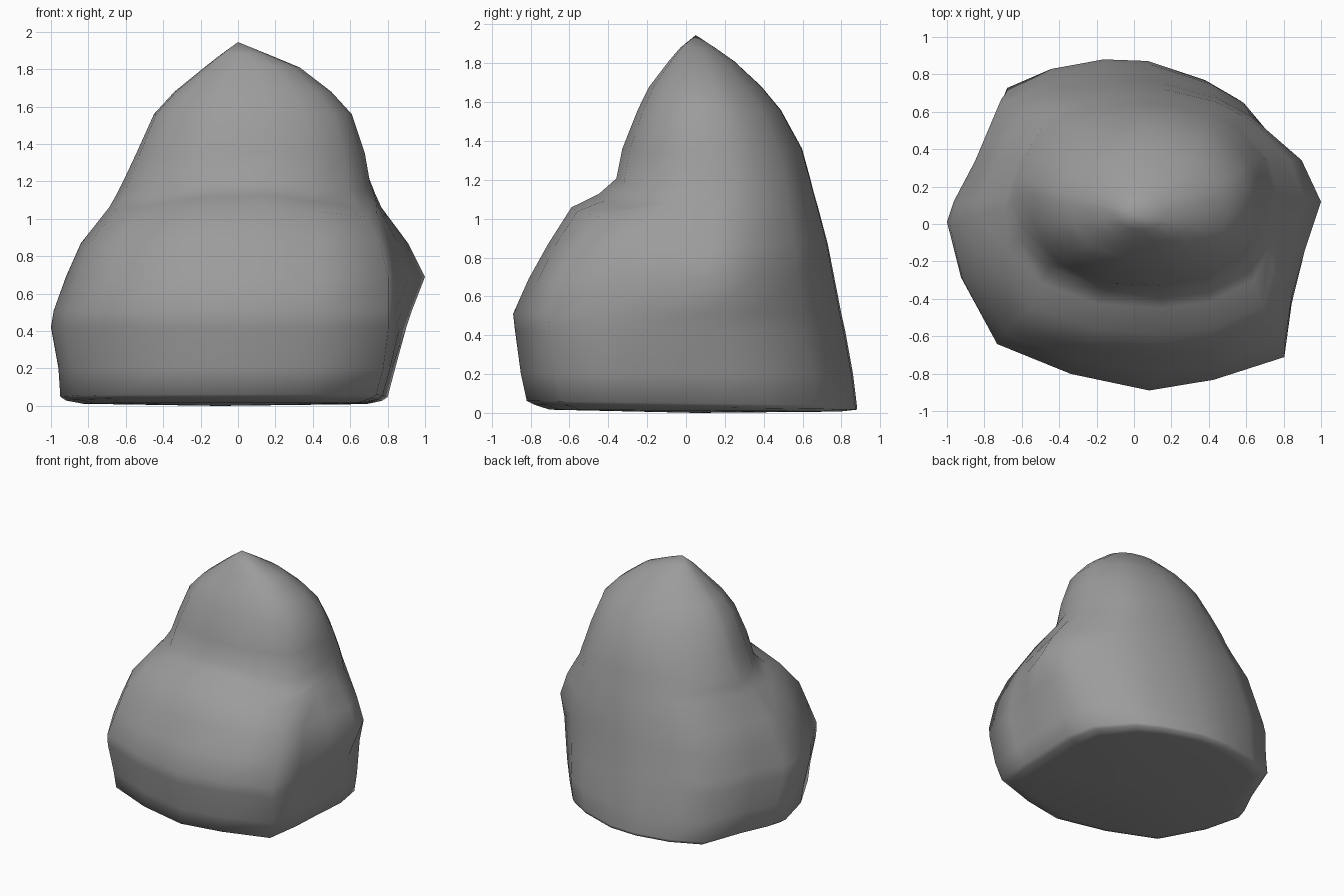
import bpy, bmesh, math

if "Cube" in bpy.data.objects:
    bpy.data.objects.remove(bpy.data.objects["Cube"])

# Plan outline of the broad base, scaled to the range -1..1
PLAN = [(1, .18), (.95, .46), (.72, .75), (.52, .87), (.17, .99), (-.1, 1),
        (-.42, .94), (-.69, .82), (-.84, .43), (-.96, .18), (-1, .05), (-.92, -.3),
        (-.72, -.7), (-.3, -.89), (.15, -1), (.52, -.93), (.93, -.79), (.97, -.45), (.98, -.15)]

# Levels: z, x min, x max, y min, y max, roundness blend, power front, power back, ledge drop, right bulge
LEVELS = [(.03, -.92, .77, -.78, .88, 0, 4, 4, 0, 0),
          (.05, -.95, .80, -.82, .88, 0, 4, 4, 0, 0),
          (.20, -.96, .84, -.85, .86, 0, 4, 4, 0, 0),
          (.42, -1.0, .87, -.88, .82, 0, 4, 4, 0, .03),
          (.51, -.985, .87, -.89, .80, .05, 4, 4, 0, .06),
          (.69, -.92, .87, -.81, .765, .15, 4, 3, 0, .13),
          (.87, -.84, .83, -.71, .73, .4, 4, 2.8, .02, .08),
          (1.06, -.69, .76, -.59, .68, .6, 3.5, 2.5, .08, .01),
          (1.13, -.65, .74, -.45, .66, .8, 2.8, 2.3, .14, 0),
          (1.21, -.61, .71, -.36, .64, .9, 2.5, 2.2, .14, 0),
          (1.36, -.54, .68, -.33, .60, 1, 2.5, 2, .05, 0),
          (1.56, -.45, .61, -.25, .49, 1, 2.5, 2, 0, 0),
          (1.68, -.34, .50, -.19, .39, 1, 2.5, 2, 0, 0),
          (1.81, -.18, .33, -.09, .25, 1, 2.5, 2, 0, 0),
          (1.88, -.09, .16, -.03, .15, 1, 2.5, 2, 0, 0)]


def rounded_box(px, py, power):
    a = math.atan2(py, px)
    c, s = math.cos(a), math.sin(a)
    r = (abs(c) ** power + abs(s) ** power) ** (-1 / power)
    return r * c, r * s


bm = bmesh.new()
rings = []
for z, x0, x1, y0, y1, blend, front, back, drop, bulge in LEVELS:
    ring = []
    for px, py in PLAN:
        qx, qy = rounded_box(px, py, front if py < 0 else back)
        ux, uy = px + (qx - px) * blend, py + (qy - py) * blend
        x = (x0 + x1) / 2 + ux * (x1 - x0) / 2
        if px > .8:
            x += bulge * max(0, 1 - abs(py - .18) / .6)
        y = (y0 + y1) / 2 + uy * (y1 - y0) / 2
        tilt = -.015 * y if z < .1 else 0
        ring.append(bm.verts.new((x, y, z + tilt - drop * ux * ux * max(0, -uy))))
    rings.append(ring)

# Flat underside ring just inside the base edge
under = [bm.verts.new((v.co.x * .9, v.co.y * .9, v.co.z * .4)) for v in rings[0]]
rings.insert(0, under)

# Sides of the boulder
n = len(PLAN)
for lo, hi in zip(rings, rings[1:]):
    for i in range(n):
        j = (i + 1) % n
        bm.faces.new((lo[i], lo[j], hi[j], hi[i]))

# Peak and underside
peak = bm.verts.new((0, .05, 1.945))
base = bm.verts.new((-.1, .05, 0))
for i in range(n):
    j = (i + 1) % n
    bm.faces.new((rings[-1][i], rings[-1][j], peak))
    bm.faces.new((under[j], under[i], base))
bmesh.ops.recalc_face_normals(bm, faces=bm.faces)

mesh = bpy.data.meshes.new("boulder")
bm.to_mesh(mesh)
bm.free()
mesh.shade_smooth()
boulder = bpy.data.objects.new("boulder", mesh)
bpy.context.collection.objects.link(boulder)

# Dark grey stone
stone = bpy.data.materials.new("stone")
stone.diffuse_color = (.33, .33, .33, 1)
stone.use_nodes = True
stone.node_tree.nodes["Principled BSDF"].inputs["Base Color"].default_value = stone.diffuse_color
mesh.materials.append(stone)
